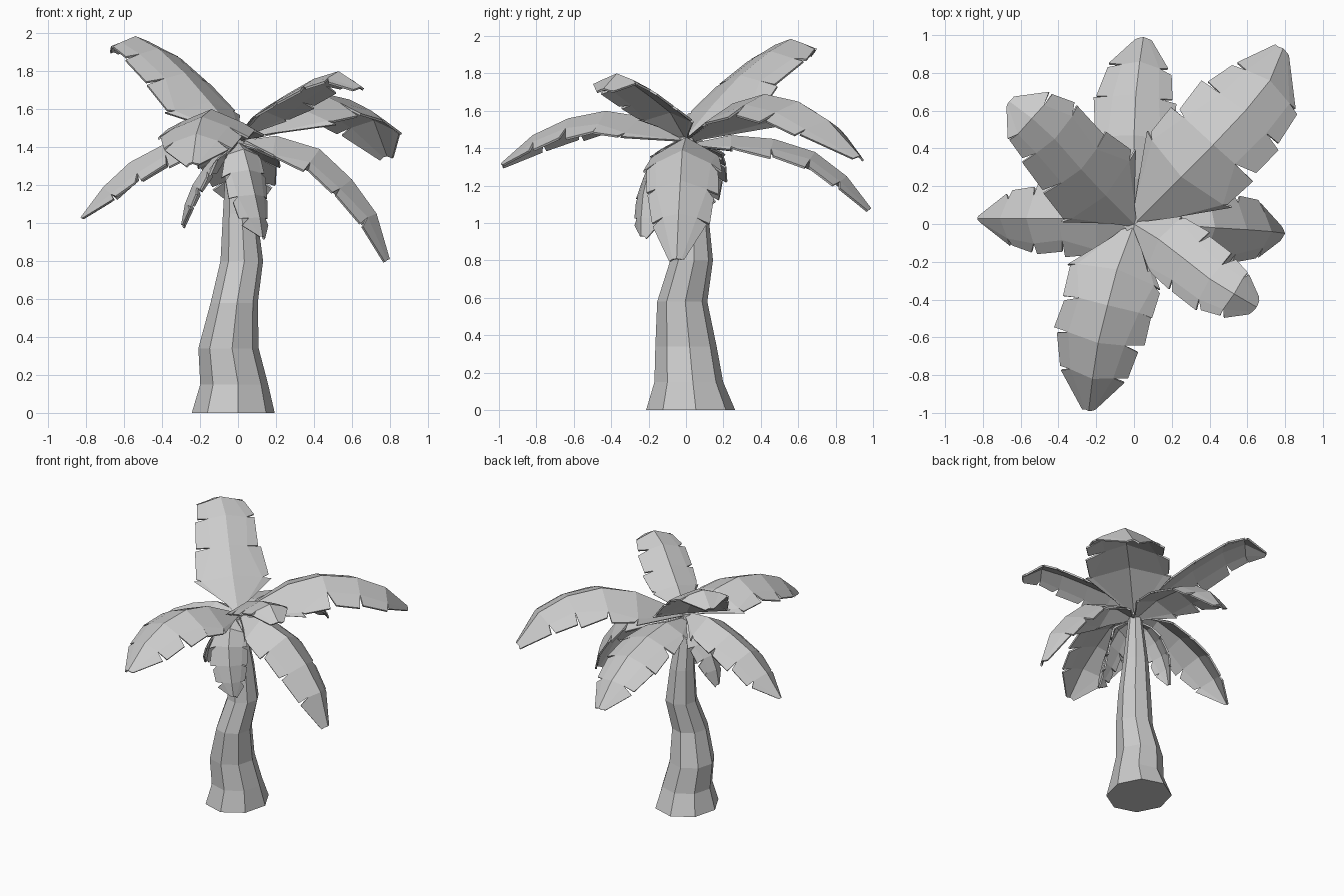
import bpy, bmesh, math, random
from mathutils import Vector

random.seed(4)


def make_object(name, bm):
    bmesh.ops.recalc_face_normals(bm, faces=bm.faces)
    mesh = bpy.data.meshes.new(name)
    bm.to_mesh(mesh)
    bm.free()
    obj = bpy.data.objects.new(name, mesh)
    bpy.context.collection.objects.link(obj)
    return obj


# Trunk: bent stack of eight-sided rings (x, y, z, rx, ry)
def trunk(rings, sides=8):
    bm = bmesh.new()
    loops = []
    for x, y, z, rx, ry in rings:
        loops.append([bm.verts.new((x + rx * math.cos(a), y + ry * math.sin(a), z))
                      for a in (math.tau * (i + 0.15) / sides for i in range(sides))])
    for lo, hi in zip(loops, loops[1:]):
        for i in range(sides):
            j = (i + 1) % sides
            bm.faces.new((lo[i], lo[j], hi[j], hi[i]))
    bm.faces.new(loops[0])
    bm.faces.new(loops[-1])
    return make_object("trunk", bm)


# Frond: ridged leaf along a spine, each side cut into torn lobes
def frond(name, spine, width, droop, base=0.8, tip=0.2):
    profile = (0.12, base, 1.0, 0.95, 0.75, tip)
    pts = [Vector(p) for p in spine]
    bm = bmesh.new()
    ridge = [bm.verts.new(p) for p in pts]
    overall = (pts[-1] - pts[0]).normalized()
    frames = []
    for i in range(len(pts)):
        t = (pts[min(i + 1, len(pts) - 1)] - pts[max(i - 1, 0)]).normalized()
        side = (t + overall).cross(Vector((0, 0, 1))).normalized()
        frames.append((t, side, side.cross(t).normalized()))

    for s in (-1, 1):
        def edge(i, k, shift):
            t, side, n = frames[i]
            w = width * profile[i] * k
            return pts[i] + side * s * w - n * droop * profile[i] * k ** 1.3 + t * shift

        # Torn slits stay short near the base and deepen toward the tip
        inner = [bm.verts.new(edge(i, random.uniform(0.8, 0.9) if i < 2 else random.uniform(0.55, 0.75), 0))
                 for i in range(len(pts))]
        for i in range(len(pts) - 1):
            start = bm.verts.new(edge(i, random.uniform(0.92, 1.02), 0.01 + 0.03 * random.random()))
            end = bm.verts.new(edge(i + 1, random.uniform(0.98, 1.08), random.uniform(-0.01, 0.015)))
            bm.faces.new((ridge[i], ridge[i + 1], inner[i + 1], inner[i]))
            bm.faces.new((inner[i], inner[i + 1], end, start))
    obj = make_object(name, bm)
    mod = obj.modifiers.new("thickness", "SOLIDIFY")
    mod.thickness = 0.012
    return obj


trunk([
    (-0.025, 0.025, 0.0, 0.22, 0.24),
    (-0.02, 0.015, 0.15, 0.18, 0.185),
    (-0.05, 0.0, 0.34, 0.16, 0.165),
    (-0.02, -0.02, 0.58, 0.125, 0.135),
    (0.02, 0.03, 0.80, 0.113, 0.115),
    (0.01, 0.03, 1.05, 0.09, 0.09),
    (-0.01, 0.0, 1.46, 0.045, 0.045),
])

# Seven large fronds
frond("frond_back", [(0, 0, 1.42), (0.0, 0.24, 1.47), (0.0, 0.47, 1.45),
                     (0.01, 0.69, 1.38), (0.03, 0.86, 1.25), (0.05, 0.99, 1.08)], 0.22, 0.09, 0.8)
frond("frond_back_right", [(0, 0, 1.45), (0.25, 0.25, 1.64), (0.42, 0.42, 1.69),
                           (0.59, 0.6, 1.65), (0.72, 0.76, 1.55), (0.79, 0.93, 1.36)], 0.28, 0.12, 1.05, 0.15)
frond("frond_back_left", [(0, 0, 1.46), (-0.15, 0.15, 1.64), (-0.28, 0.29, 1.79),
                          (-0.42, 0.45, 1.92), (-0.54, 0.56, 1.985), (-0.66, 0.65, 1.91)], 0.22, 0.07, 1.2, 0.15)
frond("frond_left", [(0, 0, 1.46), (-0.2, 0.02, 1.48), (-0.4, 0.03, 1.41),
                     (-0.57, 0.03, 1.32), (-0.71, 0.03, 1.19), (-0.83, 0.03, 1.03)], 0.19, 0.11, 0.95, 0.1)
frond("frond_front", [(0, 0, 1.45), (-0.09, -0.24, 1.57), (-0.14, -0.43, 1.60),
                      (-0.19, -0.63, 1.56), (-0.22, -0.82, 1.47), (-0.24, -0.99, 1.32)], 0.24, 0.11, 1.05, 0.15)
frond("frond_front_right", [(0, 0, 1.46), (0.13, -0.08, 1.6), (0.26, -0.18, 1.68),
                            (0.4, -0.29, 1.76), (0.53, -0.37, 1.80), (0.65, -0.44, 1.72)], 0.18, 0.07, 0.95, 0.3)
frond("frond_right", [(0, 0, 1.43), (0.2, 0.0, 1.46), (0.43, -0.02, 1.39),
                      (0.6, -0.03, 1.23), (0.73, -0.04, 1.05), (0.8, -0.05, 0.81)], 0.2, 0.12, 0.95)

# Two small drooping leaves under the crown
frond("small_leaf_front", [(0, -0.02, 1.43), (0.03, -0.14, 1.39), (0.06, -0.2, 1.28),
                           (0.09, -0.23, 1.15), (0.115, -0.24, 1.03), (0.13, -0.24, 0.93)], 0.13, 0.06)
frond("small_leaf_left", [(-0.02, 0.0, 1.42), (-0.11, 0.02, 1.37), (-0.18, 0.03, 1.29),
                          (-0.24, 0.03, 1.2), (-0.28, 0.03, 1.1), (-0.3, 0.03, 0.99)], 0.12, 0.05)
